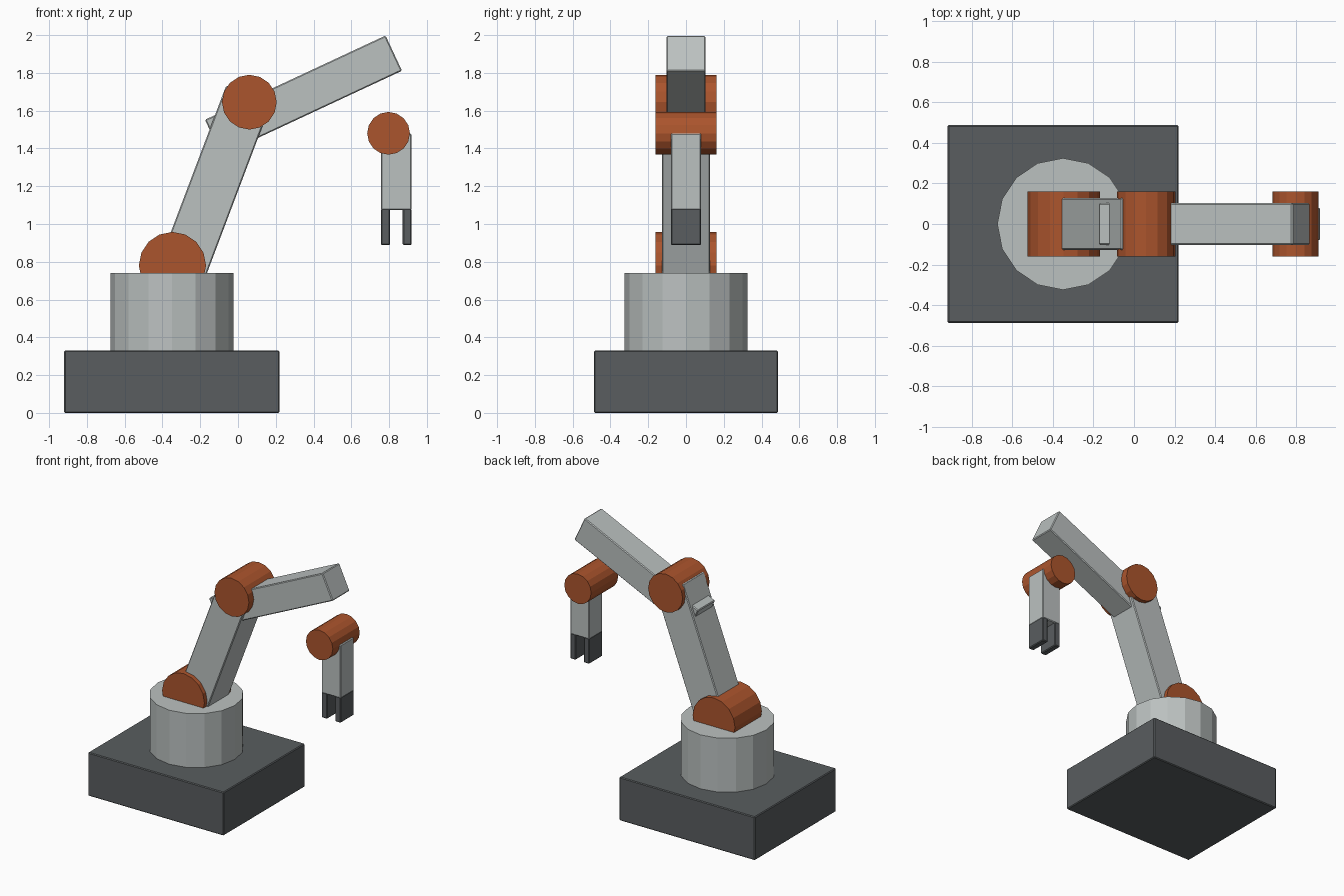
import bpy
import math

if "Cube" in bpy.data.objects:
    bpy.data.objects.remove(bpy.data.objects["Cube"])


def material(name, rgb):
    m = bpy.data.materials.new(name)
    m.diffuse_color = (*rgb, 1)
    m.use_nodes = True
    m.node_tree.nodes["Principled BSDF"].inputs["Base Color"].default_value = m.diffuse_color
    return m


DARK = material("dark_grey", (0.10, 0.11, 0.115))
GREY = material("light_grey", (0.50, 0.535, 0.53))
ORANGE = material("burnt_orange", (0.41, 0.09, 0.026))


def finish(name, mat, bevel):
    ob = bpy.context.object
    ob.name = name
    ob.data.materials.append(mat)
    if bevel:
        mod = ob.modifiers.new("edge_bevel", 'BEVEL')
        mod.width = bevel
        mod.segments = 1
    return ob


def box(name, center, size, mat, tilt=0.0, bevel=0.006):
    """Box with its own size axes, tilted about y."""
    bpy.ops.mesh.primitive_cube_add(size=1, location=center)
    ob = bpy.context.object
    ob.scale = size
    bpy.ops.object.transform_apply(location=False, rotation=False, scale=True)
    ob.rotation_euler = (0, tilt, 0)
    return finish(name, mat, bevel)


def cylinder(name, center, radius, depth, mat, rot=(0, 0, 0)):
    bpy.ops.mesh.primitive_cylinder_add(vertices=16, radius=radius, depth=depth,
                                        location=center, rotation=rot)
    return finish(name, mat, 0)


# base and turret
box("base", (-0.35, 0, 0.165), (1.14, 0.975, 0.33), DARK)
cylinder("turret", (-0.35, 0, 0.53), 0.325, 0.42, GREY)

# pivot drums, axes along y
for name, x, z, r in (("shoulder_joint", -0.347, 0.78, 0.178),
                      ("elbow_joint", 0.06, 1.645, 0.145),
                      ("wrist_joint", 0.797, 1.48, 0.113)):
    cylinder(name, (x, 0, z), r, 0.323, ORANGE, (math.pi / 2, 0, 0))


def arm(name, corner, direction, length, width, mat):
    """Square bar placed by its upper-left end corner in the xz plane."""
    a = math.radians(direction)  # angle above horizontal
    d = (math.cos(a), math.sin(a))
    n = (math.sin(a), -math.cos(a))
    c = [corner[i] + d[i] * length / 2 + n[i] * width / 2 for i in (0, 1)]
    return box(name, (c[0], 0, c[1]), (length, width, width), mat, -a)


# arms
arm("lower_arm", (-0.063 - 1.05 * math.cos(math.radians(69.3)),
                  1.732 - 1.05 * math.sin(math.radians(69.3))),
    69.3, 1.05, 0.256, GREY)
arm("upper_arm", (-0.175, 1.552), 25, 1.055, 0.206, GREY)

# hand and gripper fingers
box("hand", (0.838, 0, 1.277), (0.161, 0.16, 0.405), GREY)
for side, label in ((-1, "left"), (1, "right")):
    box(label + "_finger", (0.838 + side * 0.057, 0, 0.985),
        (0.047, 0.16, 0.195), DARK)
